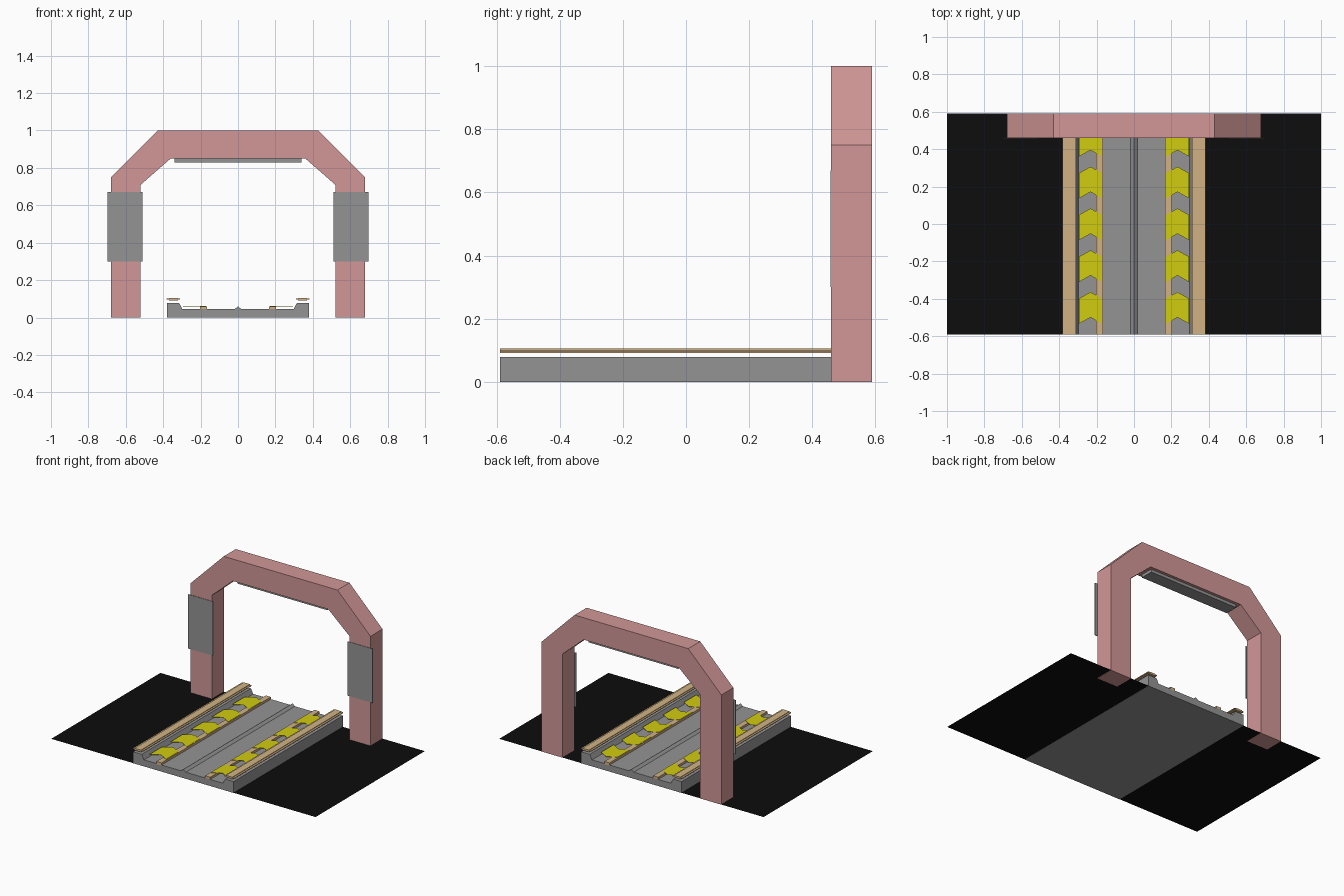
import bpy
import bmesh

cube = bpy.data.objects.get("Cube")
if cube:
    bpy.data.objects.remove(cube, do_unlink=True)

FRONT, BACK = -0.59, 0.59


def material(name, srgb):
    color = [c / 12.92 if c < 0.04 else ((c + 0.055) / 1.055) ** 2.4 for c in srgb] + [1]
    mat = bpy.data.materials.new(name)
    mat.use_nodes = True
    mat.diffuse_color = color
    mat.node_tree.nodes["Principled BSDF"].inputs["Base Color"].default_value = color
    return mat


pink = material("dusty pink", (0.82, 0.595, 0.59))
grey = material("mid grey", (0.58, 0.58, 0.58))
tan = material("tan", (0.82, 0.70, 0.52))
yellow = material("yellow", (0.82, 0.80, 0.06))
black = material("black", (0.05, 0.05, 0.05))


def finish(name, bm, mat):
    bmesh.ops.recalc_face_normals(bm, faces=bm.faces)
    mesh = bpy.data.meshes.new(name)
    bm.to_mesh(mesh)
    bm.free()
    mesh.materials.append(mat)
    obj = bpy.data.objects.new(name, mesh)
    bpy.context.collection.objects.link(obj)
    return obj


def add_prism(bm, points, offset):
    """Face through the points, pulled along the offset into a solid."""
    face = bm.faces.new([bm.verts.new(p) for p in points])
    pulled = bmesh.ops.extrude_face_region(bm, geom=[face], use_keep_orig=True)
    verts = [g for g in pulled["geom"] if isinstance(g, bmesh.types.BMVert)]
    bmesh.ops.translate(bm, verts=verts, vec=offset)


def along_y(name, profile, y0, y1, mat):
    """Solid with an x-z profile running from y0 to y1."""
    bm = bmesh.new()
    add_prism(bm, [(x, y0, z) for x, z in profile], (0, y1 - y0, 0))
    return finish(name, bm, mat)


def rect(x0, x1, z0, z1):
    return [(x0, z0), (x1, z0), (x1, z1), (x0, z1)]


def mirrored(half):
    return half + [(-x, z) for x, z in reversed(half) if x]


# Ground sheet, a hair above the undersides of the solid parts
bm = bmesh.new()
bm.faces.new([bm.verts.new(p) for p in
              [(-1, FRONT, 0.001), (1, FRONT, 0.001), (1, BACK, 0.001), (-1, BACK, 0.001)]])
finish("ground_sheet", bm, black)

# Gateway arch with chamfered corners
outer = [(0.68, 0), (0.68, 0.75), (0.43, 1)]
inner = [(0.36, 0.85), (0.52, 0.71), (0.52, 0)]
arch = outer + [(-x, z) for x, z in reversed(outer)]
arch += [(-x, z) for x, z in reversed(inner)] + inner
along_y("arch", arch, 0.46, BACK, pink)
along_y("arch_lamp", rect(-0.34, 0.34, 0.83, 0.85), 0.48, 0.57, grey)

# Track bed with raised kerbs and a centre ridge
bed = [(0.38, 0), (0.38, 0.078), (0.315, 0.078), (0.298, 0.045), (0.018, 0.045), (0, 0.06)]
along_y("track_bed", mirrored(bed), FRONT, BACK, grey)

# Paired parts on each side
for side, s in (("left", 1), ("right", -1)):
    def flip(profile):
        return [(s * x, z) for x, z in profile]

    along_y(side + "_post_panel", flip(rect(0.51, 0.698, 0.30, 0.67)), 0.457, 0.46, grey)
    along_y(side + "_inner_rail", flip(rect(0.165, 0.203, 0.04, 0.06)), FRONT, BACK, tan)

    # Raised guard rail: thick core with thin flanges
    guard = [(0.31, 0.096), (0.322, 0.096), (0.322, 0.092), (0.37, 0.092), (0.37, 0.096),
             (0.383, 0.096), (0.383, 0.101), (0.37, 0.101), (0.37, 0.105), (0.322, 0.105),
             (0.322, 0.101), (0.31, 0.101)]
    along_y(side + "_guard_rail", flip(guard), FRONT, BACK, tan)

    # Direction arrows
    bm = bmesh.new()
    for i in range(5):
        tip = 0.53 - i * 0.2235
        low = tip - 0.135
        shape = [(0.17, low - 0.035), (0.2325, low), (0.295, low - 0.035),
                 (0.295, tip - 0.035), (0.2325, tip), (0.17, tip - 0.035)]
        add_prism(bm, [(s * x, y, 0.06) for x, y in shape], (0, 0, 0.002))
    finish(side + "_arrows", bm, yellow)
